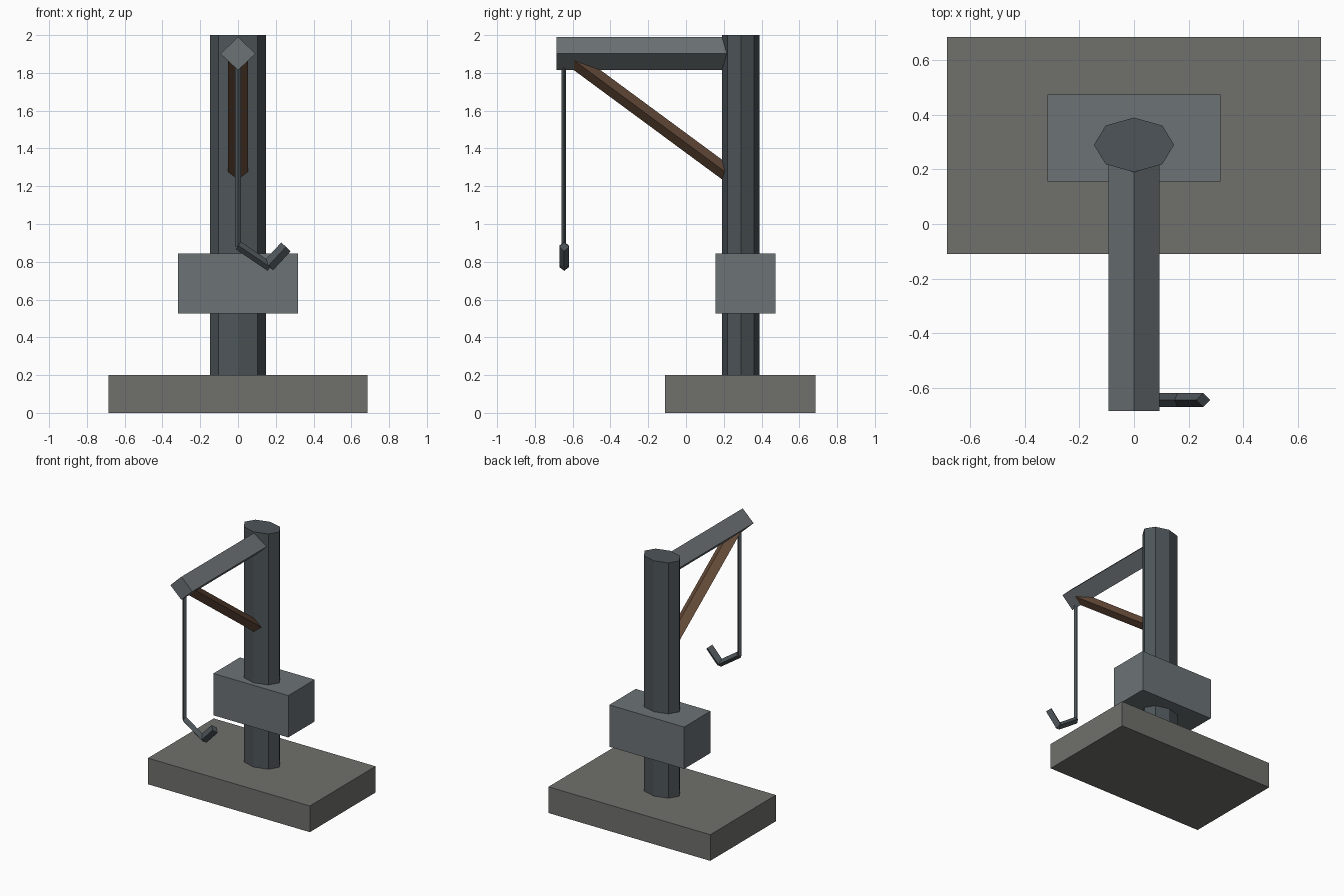
import bpy, bmesh
from math import cos, sin, pi
from mathutils import Vector

if "Cube" in bpy.data.objects:
    bpy.data.objects.remove(bpy.data.objects["Cube"])


def material(name, rgb):
    m = bpy.data.materials.new(name)
    m.diffuse_color = (*rgb, 1)
    m.use_nodes = True
    m.node_tree.nodes["Principled BSDF"].inputs["Base Color"].default_value = m.diffuse_color
    return m


STONE = material("stone", (0.16, 0.16, 0.15))
IRON = material("dark_iron", (0.075, 0.09, 0.1))
STEEL = material("steel", (0.15, 0.17, 0.18))
WOOD = material("wood", (0.14, 0.075, 0.043))


def finish(name, bm, mat):
    bmesh.ops.recalc_face_normals(bm, faces=bm.faces)
    mesh = bpy.data.meshes.new(name)
    bm.to_mesh(mesh)
    bm.free()
    mesh.materials.append(mat)
    bpy.context.collection.objects.link(bpy.data.objects.new(name, mesh))


def box(name, lo, hi, mat):
    bm = bmesh.new()
    bmesh.ops.create_cube(bm, size=1)
    lo, hi = Vector(lo), Vector(hi)
    bmesh.ops.scale(bm, vec=hi - lo, verts=bm.verts)
    bmesh.ops.translate(bm, vec=(lo + hi) / 2, verts=bm.verts)
    finish(name, bm, mat)


def bar(name, start, end, hint, ru, rw, mat, sides=4):
    """Prism from start to end; ru is the half width along hint, rw across it."""
    start, end, u = Vector(start), Vector(end), Vector(hint)
    w = (end - start).normalized().cross(u)
    bm = bmesh.new()
    rings = []
    for c in (start, end):
        rings.append([bm.verts.new(c + u * ru * cos(2 * pi * i / sides)
                                   + w * rw * sin(2 * pi * i / sides))
                      for i in range(sides)])
    a, b = rings
    bm.faces.new(a)
    bm.faces.new(b)
    for i in range(sides):
        j = (i + 1) % sides
        bm.faces.new((a[i], a[j], b[j], b[i]))
    finish(name, bm, mat)


X, Y = (1, 0, 0), (0, 1, 0)

# Base slab, counterweight block and octagonal post
box("base", (-0.685, -0.11, 0), (0.685, 0.685, 0.2), STONE)
box("counterweight_block", (-0.317, 0.155, 0.525), (0.317, 0.475, 0.845), STEEL)
bar("post", (0, 0.29, 0.2), (0, 0.29, 2), X, 0.147, 0.1, IRON, 8)

# Jib arm with its diagonal brace
bar("jib_arm", (0, -0.685, 1.902), (0, 0.26, 1.902), X, 0.093, 0.088, STEEL)
bar("brace", (0, -0.62, 1.886), (0, 0.24, 1.252), X, 0.054, 0.042, WOOD)

# Hanging cable and two-part hook
bar("cable", (0, -0.647, 0.88), (0, -0.647, 1.87), X, 0.017, 0.012, IRON)
bar("hook_shank", (0.002, -0.645, 0.886), (0.17, -0.645, 0.772), Y, 0.026, 0.024, IRON)
bar("hook_tip", (0.16, -0.645, 0.778), (0.254, -0.645, 0.879), Y, 0.026, 0.034, IRON)
